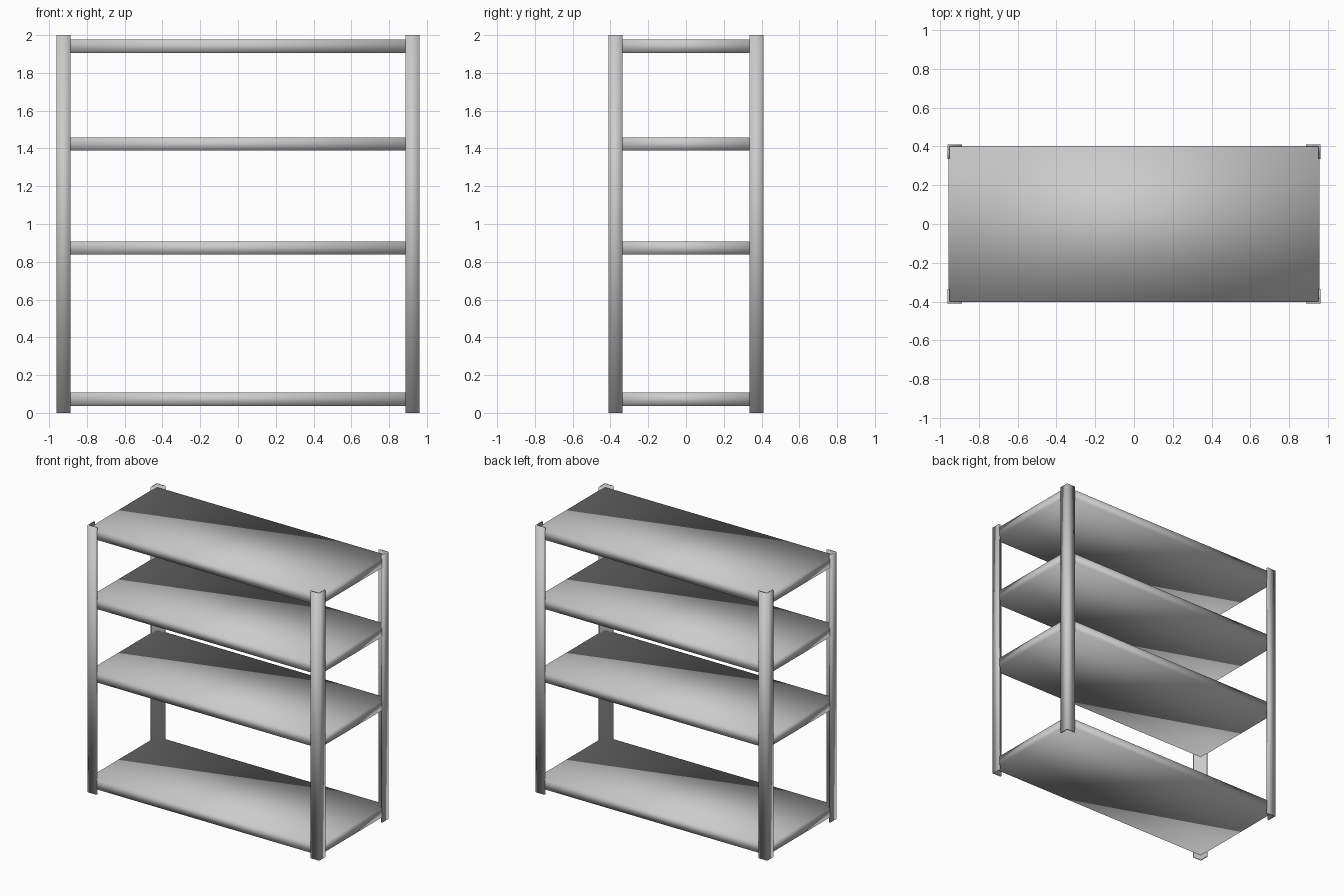
import bpy, bmesh

if "Cube" in bpy.data.objects:
    bpy.data.objects.remove(bpy.data.objects["Cube"])

X, Y, H = 0.96, 0.41, 2.0      # outer half sizes and height
LEG, T = 0.074, 0.01           # angle-iron flange width and thickness
SHELF_T = 0.07


def prism(name, outline, z0, z1):
    """Extrude a closed xy outline between two heights, smooth shaded."""
    bm = bmesh.new()
    face = bm.faces.new([bm.verts.new((x, y, z0)) for x, y in outline])
    ext = bmesh.ops.extrude_face_region(bm, geom=[face])
    top = [v for v in ext["geom"] if isinstance(v, bmesh.types.BMVert)]
    bmesh.ops.translate(bm, verts=top, vec=(0, 0, z1 - z0))
    bmesh.ops.recalc_face_normals(bm, faces=bm.faces[:])
    for f in bm.faces:
        f.smooth = True
    mesh = bpy.data.meshes.new(name)
    bm.to_mesh(mesh)
    bm.free()
    obj = bpy.data.objects.new(name, mesh)
    bpy.context.collection.objects.link(obj)
    return obj


# Four L-section corner posts, flanges turned inward
angle = [(X, Y), (X - LEG, Y), (X - LEG, Y - T),
         (X - T, Y - T), (X - T, Y - LEG), (X, Y - LEG)]
for sx, side in ((-1, "left"), (1, "right")):
    for sy, end in ((-1, "front"), (1, "back")):
        prism(f"{end}_{side}_post", [(sx * x, sy * y) for x, y in angle], 0, H)

# Four shelf boards held inside the posts
sx, sy = X - 0.004, Y - 0.007
board = [(-sx, -sy), (sx, -sy), (sx, sy), (-sx, sy)]
for i, z in enumerate((0.037, 0.838, 1.388, 1.906), 1):
    prism(f"shelf_{i}", board, z, z + SHELF_T)
